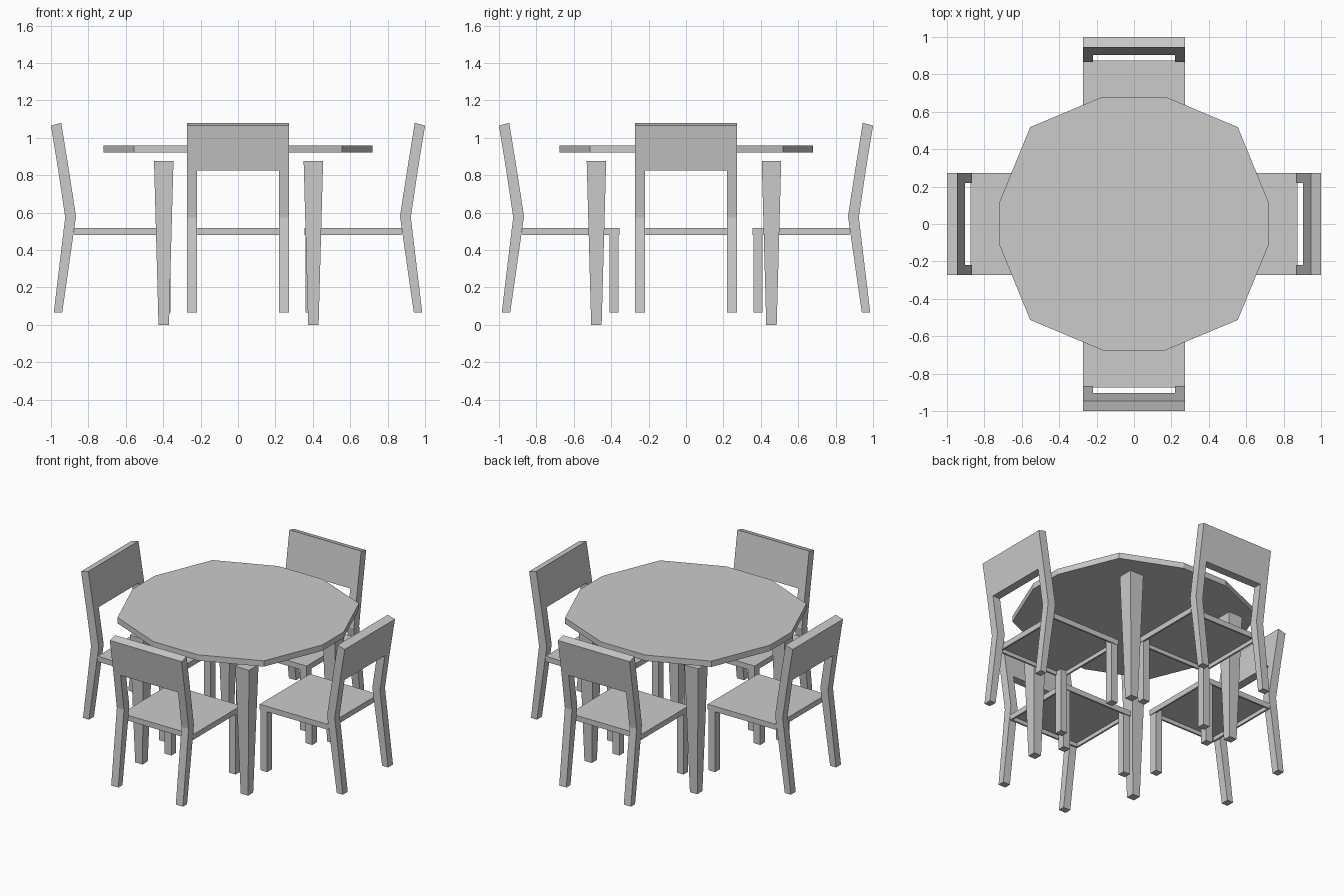
import bpy, bmesh
from math import pi
from mathutils import Matrix

if "Cube" in bpy.data.objects:
    bpy.data.objects.remove(bpy.data.objects["Cube"])


def make(name, verts, faces, rot=0.0):
    me = bpy.data.meshes.new(name)
    me.from_pydata(verts, [], faces)
    bm = bmesh.new()
    bm.from_mesh(me)
    bm.transform(Matrix.Rotation(rot, 4, 'Z'))
    bmesh.ops.recalc_face_normals(bm, faces=bm.faces)
    bm.to_mesh(me)
    bm.free()
    ob = bpy.data.objects.new(name, me)
    bpy.context.collection.objects.link(ob)
    return ob


def loft(name, a, b, rot=0.0):
    """Solid between two matching outlines."""
    n = len(a)
    sides = [(i, (i + 1) % n, (i + 1) % n + n, i + n) for i in range(n)]
    return make(name, a + b, [tuple(range(n)), tuple(range(n, 2 * n))] + sides, rot)


def rect(x0, x1, y0, y1, z):
    return [(x0, y0, z), (x1, y0, z), (x1, y1, z), (x0, y1, z)]


def box(name, x0, x1, y0, y1, z0, z1, rot=0.0):
    return loft(name, rect(x0, x1, y0, y1, z0), rect(x0, x1, y0, y1, z1), rot)


def side_profile(name, pts, x0, x1, rot):
    """Extrude a (y, z) outline across x."""
    return loft(name, [(x0, y, z) for y, z in pts], [(x1, y, z) for y, z in pts], rot)


# Twelve-sided table top
right = [(0.168, -0.675), (0.555, -0.513), (0.718, -0.116),
         (0.718, 0.12), (0.555, 0.518), (0.168, 0.68)]
outline = right + [(-x, y) for x, y in reversed(right)]
loft("table_top", [(x, y, 0.92) for x, y in outline], [(x, y, 0.96) for x, y in outline])

# Tapered table legs
for cx in (-0.397, 0.403):
    for cy in (-0.479, 0.457):
        b, t = 0.028, 0.052
        loft("table_leg", rect(cx - b, cx + b, cy - b, cy + b, 0),
             rect(cx - t, cx + t, cy - t, cy + t, 0.875))

W, IN = 0.272, 0.218  # chair half width, inner face of posts

# Bent back post outline: bottom, knee, start of backrest
post = [(-0.985, 0.065), (-0.94, 0.065), (-0.866, 0.58), (-0.904, 0.825),
        (-0.961, 0.825), (-0.924, 0.575)]
backrest = [(-0.961, 0.825), (-0.904, 0.825), (-0.945, 1.08), (-1.0, 1.065)]


def chair(rot):
    # Seat panel with a thin hanging rim below
    box("seat", -W, W, -0.875, -0.355, 0.507, 0.517, rot)
    r = 0.012
    box("seat_front_rim", -W, W, -0.355 - r, -0.355, 0.48, 0.507, rot)
    box("seat_back_rim", -W, W, -0.875, -0.875 + r, 0.48, 0.507, rot)
    for s in (-1, 1):
        lo, hi = sorted((s * (W - r), s * W))
        box("seat_side_rim", lo, hi, -0.875 + r, -0.355 - r, 0.48, 0.507, rot)
        # Front legs and bent back posts
        lo, hi = sorted((s * IN, s * (W - 0.003)))
        box("front_leg", lo, hi, -0.41, -0.36, 0.065, 0.507, rot)
        lo, hi = sorted((s * IN, s * W))
        side_profile("back_post", post, lo, hi, rot)
    # Backrest board
    side_profile("backrest", backrest, -W, W, rot)


for i in range(4):
    chair(i * pi / 2)
